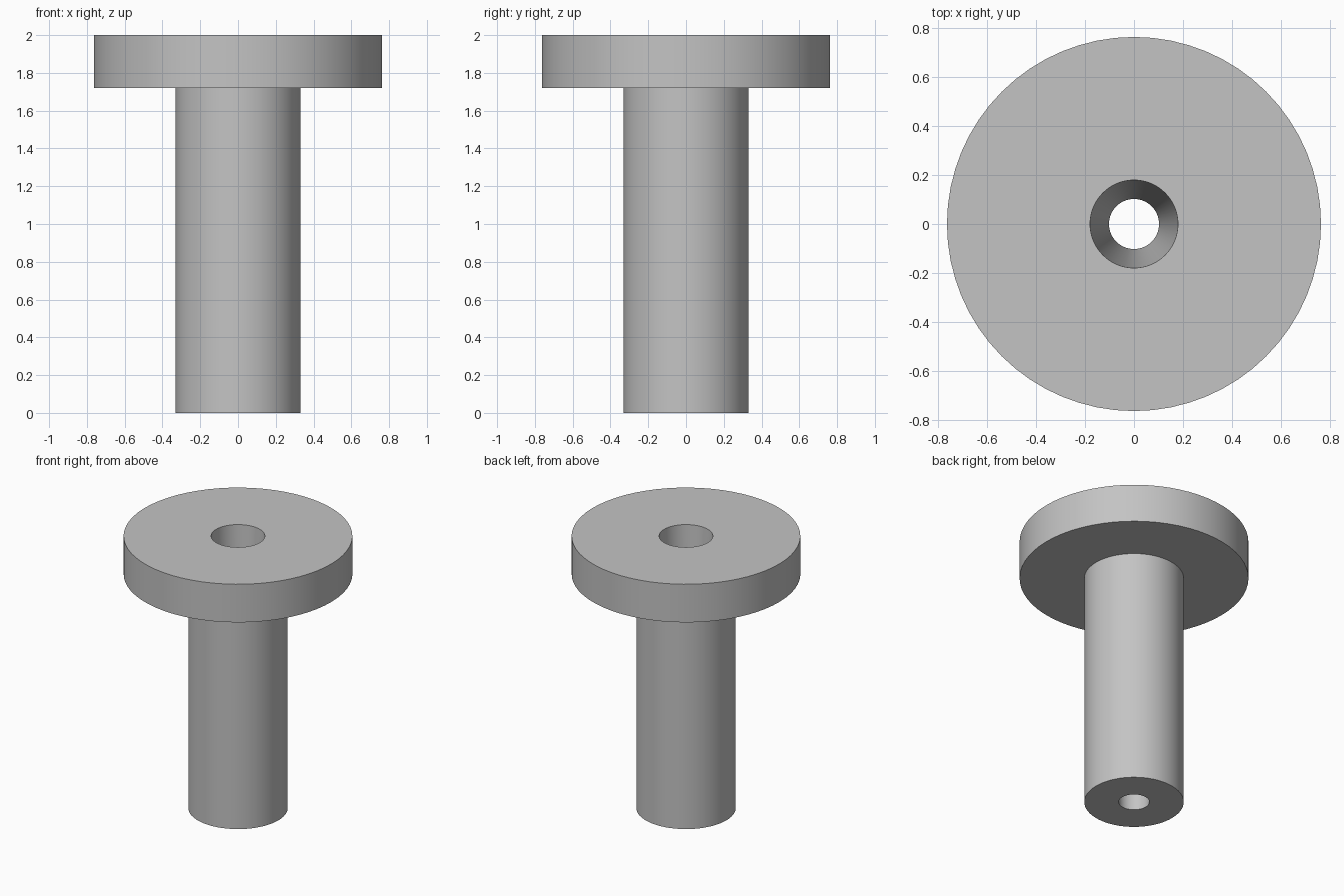
import bpy, bmesh, math

cube = bpy.data.objects.get("Cube")
if cube:
    bpy.data.objects.remove(cube, do_unlink=True)

SEGMENTS = 64

# One plain grey metal
metal = bpy.data.materials.new("grey_metal")
metal.use_nodes = True
grey = (0.55, 0.55, 0.55, 1)
metal.diffuse_color = grey
metal.node_tree.nodes["Principled BSDF"].inputs["Base Color"].default_value = grey

# Closed (radius, height) section of the flanged bushing with its tapered bore
profile = [(0.102, 0), (0.331, 0), (0.331, 1.72), (0.762, 1.72), (0.762, 2), (0.179, 2)]

# Revolve the section around the vertical axis
bm = bmesh.new()
points = [bm.verts.new((r, 0, z)) for r, z in profile]
edges = [bm.edges.new((a, b)) for a, b in zip(points, points[1:] + points[:1])]
bmesh.ops.spin(bm, geom=points + edges, cent=(0, 0, 0), axis=(0, 0, 1),
               angle=math.tau, steps=SEGMENTS, use_merge=True)
bmesh.ops.remove_doubles(bm, verts=bm.verts, dist=0.0001)
bmesh.ops.recalc_face_normals(bm, faces=bm.faces)

mesh = bpy.data.meshes.new("flanged_bushing")
bm.to_mesh(mesh)
bm.free()
mesh.materials.append(metal)
bushing = bpy.data.objects.new("flanged_bushing", mesh)
bpy.context.collection.objects.link(bushing)

# Smooth round walls, crisp rims
bpy.ops.object.select_all(action="DESELECT")
bushing.select_set(True)
bpy.context.view_layer.objects.active = bushing
bpy.ops.object.shade_smooth_by_angle(angle=math.radians(30))
